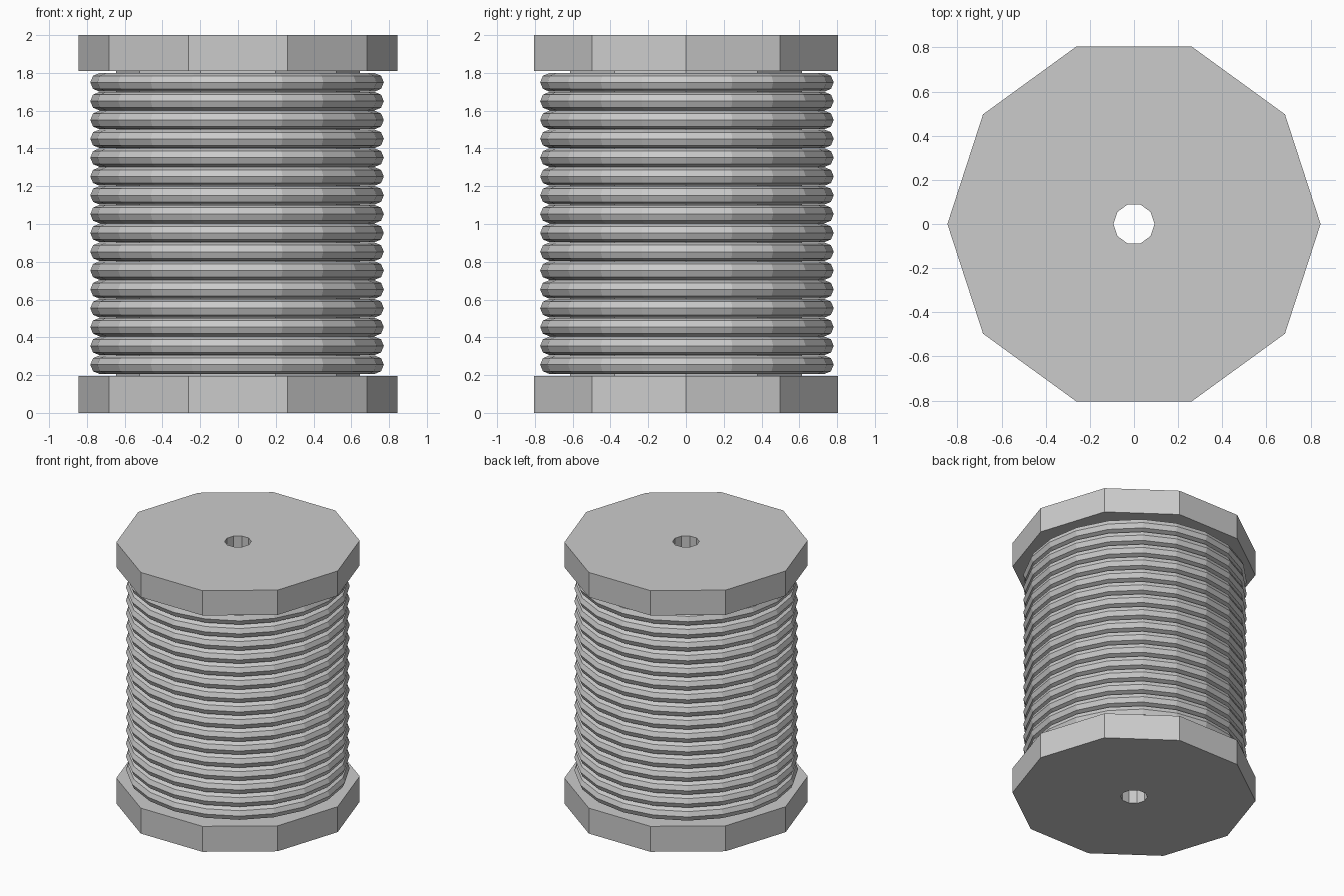
import bpy, bmesh
from math import cos, sin, tau

if "Cube" in bpy.data.objects:
    bpy.data.objects.remove(bpy.data.objects["Cube"])


def lathe(name, profile, sides, center=(0, 0, 0)):
    """Revolve a closed (radius, z) profile around the z axis."""
    bm = bmesh.new()
    rows = [[bm.verts.new((r * cos(tau * i / sides), r * sin(tau * i / sides), z))
             for r, z in profile] for i in range(sides)]
    n = len(profile)
    for i in range(sides):
        a, b = rows[i], rows[(i + 1) % sides]
        for j in range(n):
            k = (j + 1) % n
            bm.faces.new((a[j], b[j], b[k], a[k]))
    bmesh.ops.recalc_face_normals(bm, faces=bm.faces)
    mesh = bpy.data.meshes.new(name)
    bm.to_mesh(mesh)
    bm.free()
    obj = bpy.data.objects.new(name, mesh)
    obj.location = center
    bpy.context.collection.objects.link(obj)
    return obj


# Ten-sided spool body: two flanges, core and through hole
HOLE, CORE, FLANGE = 0.093, 0.645, 0.845
lathe("spool_body", [(HOLE, 0), (FLANGE, 0), (FLANGE, 0.195), (CORE, 0.195),
                     (CORE, 1.81), (FLANGE, 1.81), (FLANGE, 2), (HOLE, 2)], 10)

# Wound cable: sixteen stacked low-poly rings
WIRE, COILS = 0.049, 16
section = [(0.728 + WIRE * cos(tau * k / 8), WIRE * sin(tau * k / 8)) for k in range(8)]
for c in range(COILS):
    z = 0.255 + c * (1.75 - 0.255) / (COILS - 1)
    lathe(f"cable_coil_{c + 1}", section, 20, (-0.005, 0.005, z))
